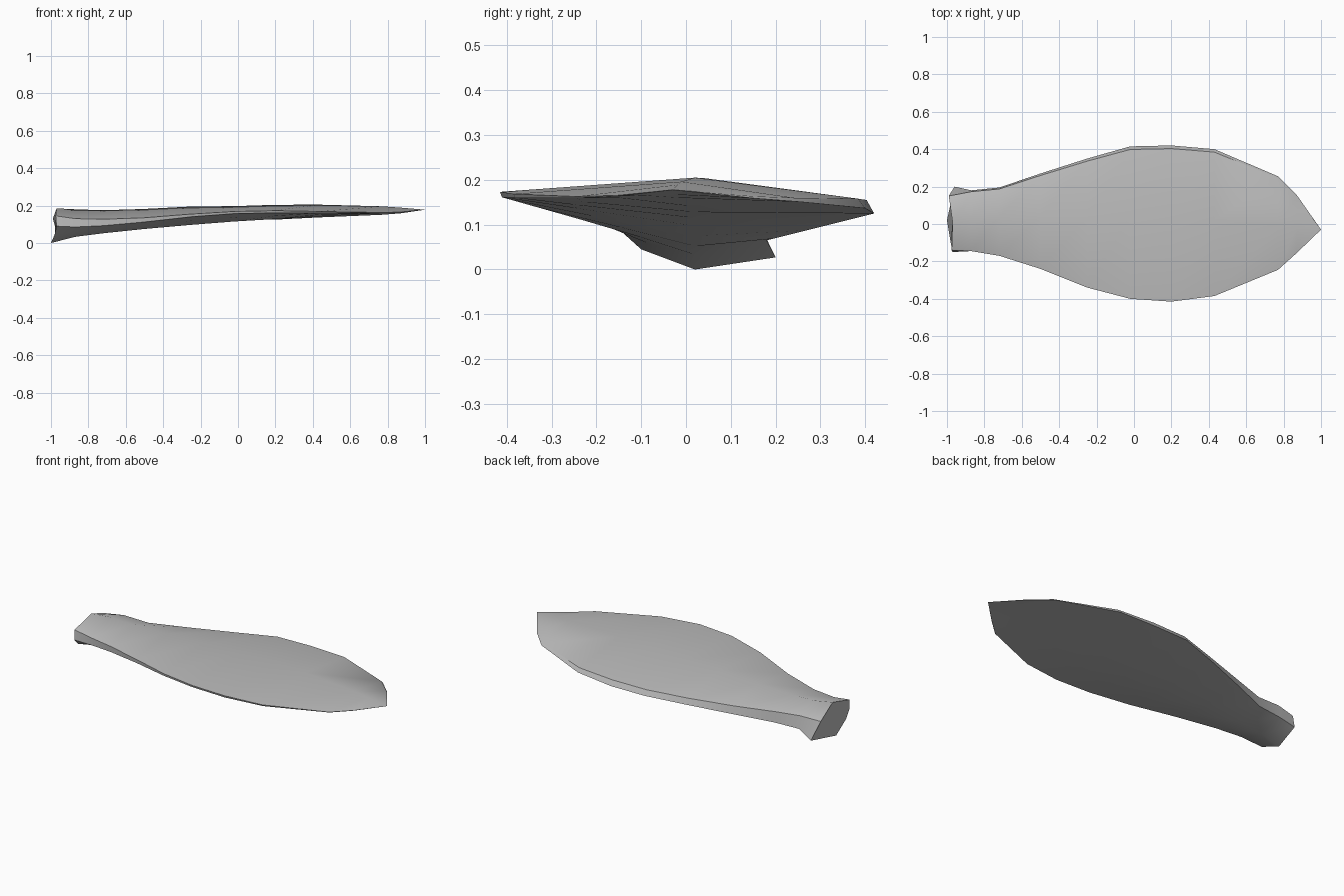
import bpy
import bmesh
import math

default_cube = bpy.data.objects.get("Cube")
if default_cube:
    bpy.data.objects.remove(default_cube, do_unlink=True)


def make_material(name, colour):
    material = bpy.data.materials.new(name)
    material.diffuse_color = colour
    material.use_nodes = True
    shader = material.node_tree.nodes["Principled BSDF"]
    shader.inputs["Base Color"].default_value = colour
    return material


def mix(start, end, amount):
    return start + (end - start) * amount


# Flared root outline, in the same order as each blade section
root_ring = [
    (-.975, -.14, .145), (-.97, .01, .185), (-.99, .15, .13), (-.96, .2, .027),
    (-1, .02, 0), (-.98, -.1, .045), (-.97, -.15, .09),
]
tip_point = (1, -.03, .178)

# Blade stations: along, front edge, back edge, ridge height, keel height
stations = [
    (-.87, -.145, .18, .18, .033),
    (-.72, -.17, .195, .175, .052),
    (-.5, -.24, .27, .182, .075),
    (-.25, -.34, .35, .195, .097),
    (-.02, -.4, .415, .197, .115),
    (.2, -.415, .42, .204, .128),
    (.43, -.385, .4, .205, .142),
    (.77, -.245, .255, .196, .16),
    (.87, -.155, .155, .189, .167),
]


def blade_section(along, front, back, ridge, keel):
    """Seven-sided section: sharp rims, raised ridge and shallow keel."""
    neck = max(0, -along) ** 2
    taper = max(0, along - .2) / .8
    front_low = mix(.045 - .28 * front, tip_point[2], taper)
    back_low = mix(.02 + .25 * back, tip_point[2], taper)
    front_high = front_low + mix(.012, .055, neck) * (1 - taper)
    back_high = back_low + mix(.03, .09, neck) * (1 - taper)
    ridge_side = mix(.04, tip_point[1], taper)
    keel_side = mix(.02, tip_point[1], taper)
    return [
        (along, front, front_high),
        (along, ridge_side, ridge),
        (along, back * .96, back_high),
        (along, back, back_low),
        (along, keel_side, keel),
        (along, front * .6, mix(keel, front_low, .5)),
        (along, front * .99, front_low),
    ]


def build_blade(name, material):
    mesh = bpy.data.meshes.new(name)
    bm = bmesh.new()
    sections = [root_ring] + [blade_section(*row) for row in stations]
    rings = [[bm.verts.new(point) for point in ring] for ring in sections]
    count = len(root_ring)

    # Skin between neighbouring sections
    for ring, following in zip(rings, rings[1:]):
        for i in range(count):
            j = (i + 1) % count
            bm.faces.new((ring[i], ring[j], following[j], following[i]))

    # Flat root cap and pointed tip
    bm.faces.new(rings[0])
    tip = bm.verts.new(tip_point)
    for i in range(count):
        bm.faces.new((rings[-1][i], rings[-1][(i + 1) % count], tip))

    bmesh.ops.recalc_face_normals(bm, faces=bm.faces[:])
    bm.to_mesh(mesh)
    bm.free()
    mesh.materials.append(material)
    blade = bpy.data.objects.new(name, mesh)
    bpy.context.collection.objects.link(blade)
    return blade


grey = make_material("plain_grey", (.5, .5, .5, 1))
blade = build_blade("leaf_blade", grey)

# Smooth broad surfaces, crisp rims and cap
bpy.ops.object.select_all(action="DESELECT")
blade.select_set(True)
bpy.context.view_layer.objects.active = blade
bpy.ops.object.shade_smooth_by_angle(angle=math.radians(40))
